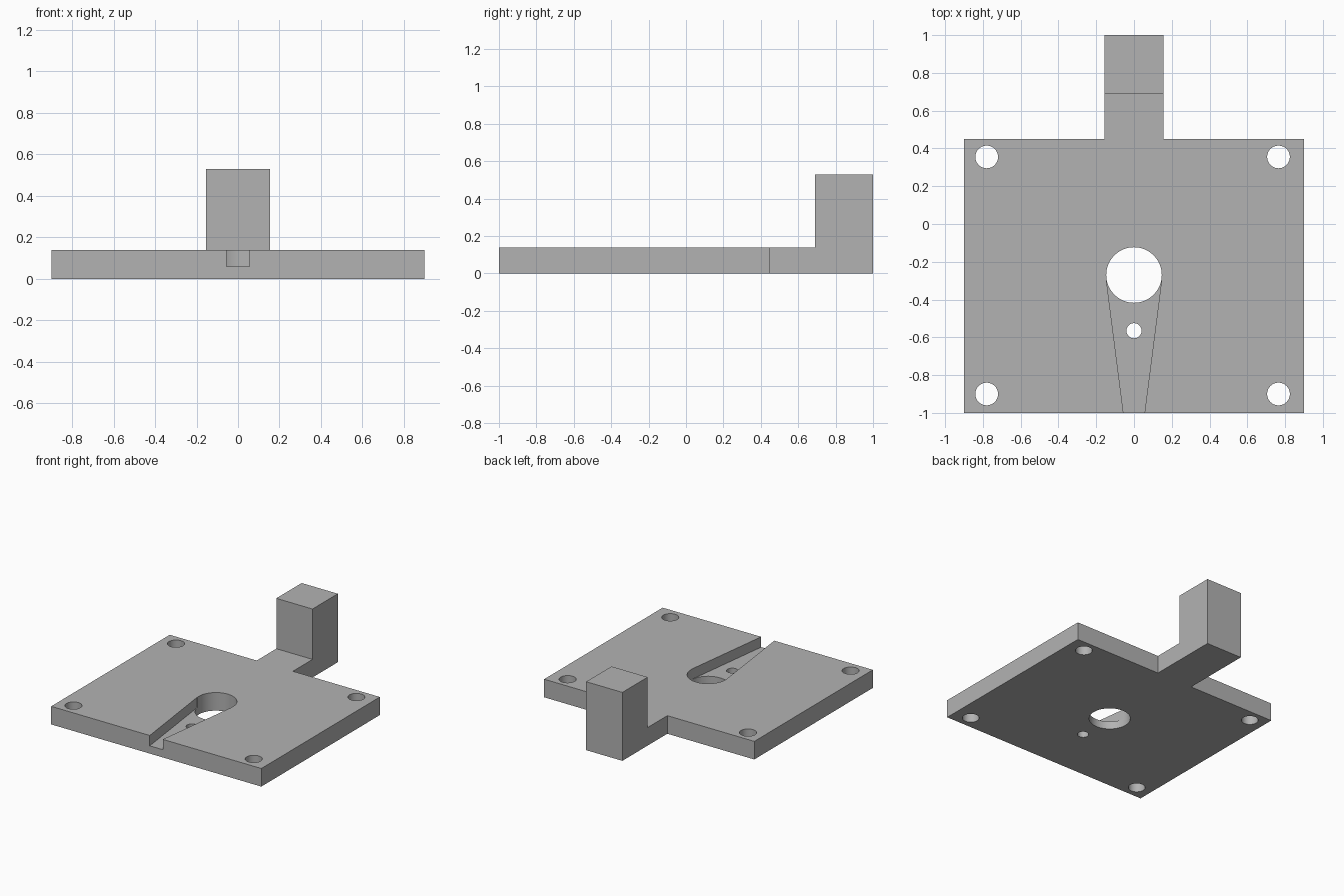
import bpy
import bmesh

cube = bpy.data.objects.get("Cube")
if cube:
    bpy.data.objects.remove(cube, do_unlink=True)

# Plain grey material
grey = bpy.data.materials.new("plain grey")
grey.use_nodes = True
colour = (0.45, 0.45, 0.45, 1)
grey.diffuse_color = colour
grey.node_tree.nodes["Principled BSDF"].inputs["Base Color"].default_value = colour

THICK = 0.14
FLOOR = 0.06


def prism(name, outline, low, high):
    """Extrude a flat outline from one height to another."""
    bm = bmesh.new()
    face = bm.faces.new([bm.verts.new((x, y, low)) for x, y in outline])
    top = bmesh.ops.extrude_face_region(bm, geom=[face])["geom"]
    verts = [v for v in top if isinstance(v, bmesh.types.BMVert)]
    bmesh.ops.translate(bm, verts=verts, vec=(0, 0, high - low))
    bmesh.ops.recalc_face_normals(bm, faces=bm.faces)
    mesh = bpy.data.meshes.new(name)
    bm.to_mesh(mesh)
    bm.free()
    mesh.materials.append(grey)
    obj = bpy.data.objects.new(name, mesh)
    bpy.context.collection.objects.link(obj)
    return obj


def combine(target, tool, operation):
    """Apply a boolean and discard the tool."""
    mod = target.modifiers.new(operation.lower(), "BOOLEAN")
    mod.operation = operation
    mod.solver = "EXACT"
    mod.object = tool
    bpy.context.view_layer.objects.active = target
    bpy.ops.object.modifier_apply(modifier=mod.name)
    bpy.data.objects.remove(tool, do_unlink=True)


def drill(target, x, y, radius):
    bpy.ops.mesh.primitive_cylinder_add(vertices=64, radius=radius, depth=1, location=(x, y, 0))
    tool = bpy.context.object
    tool.data.materials.append(grey)
    combine(target, tool, "DIFFERENCE")


# Base plate with rear tab
half = [(0.9, -1), (0.9, 0.45), (0.155, 0.45), (0.155, 1)]
plate = prism("base_plate", half + [(-x, y) for x, y in reversed(half)], 0, THICK)

# Upright block at the end of the tab
block = prism("upright_block", [(-0.155, 0.69), (0.155, 0.69), (0.155, 1), (-0.155, 1)], 0, 0.53)
combine(plate, block, "UNION")

# Tapered groove, overshooting the front edge
side = [(0.043, -1.1), (0.147, -0.29)]
groove = prism("groove_cutter", side + [(-x, y) for x, y in reversed(side)], FLOOR, 0.3)
combine(plate, groove, "DIFFERENCE")

# Central hole, small groove hole and four corner holes
drill(plate, 0, -0.27, 0.147)
drill(plate, 0, -0.565, 0.04)
for x in (-0.78, 0.765):
    for y in (-0.9, 0.355):
        drill(plate, x, y, 0.06)

# Smooth hole walls, keep the other edges sharp
bpy.ops.object.select_all(action="DESELECT")
plate.select_set(True)
bpy.context.view_layer.objects.active = plate
bpy.ops.object.shade_smooth_by_angle()
